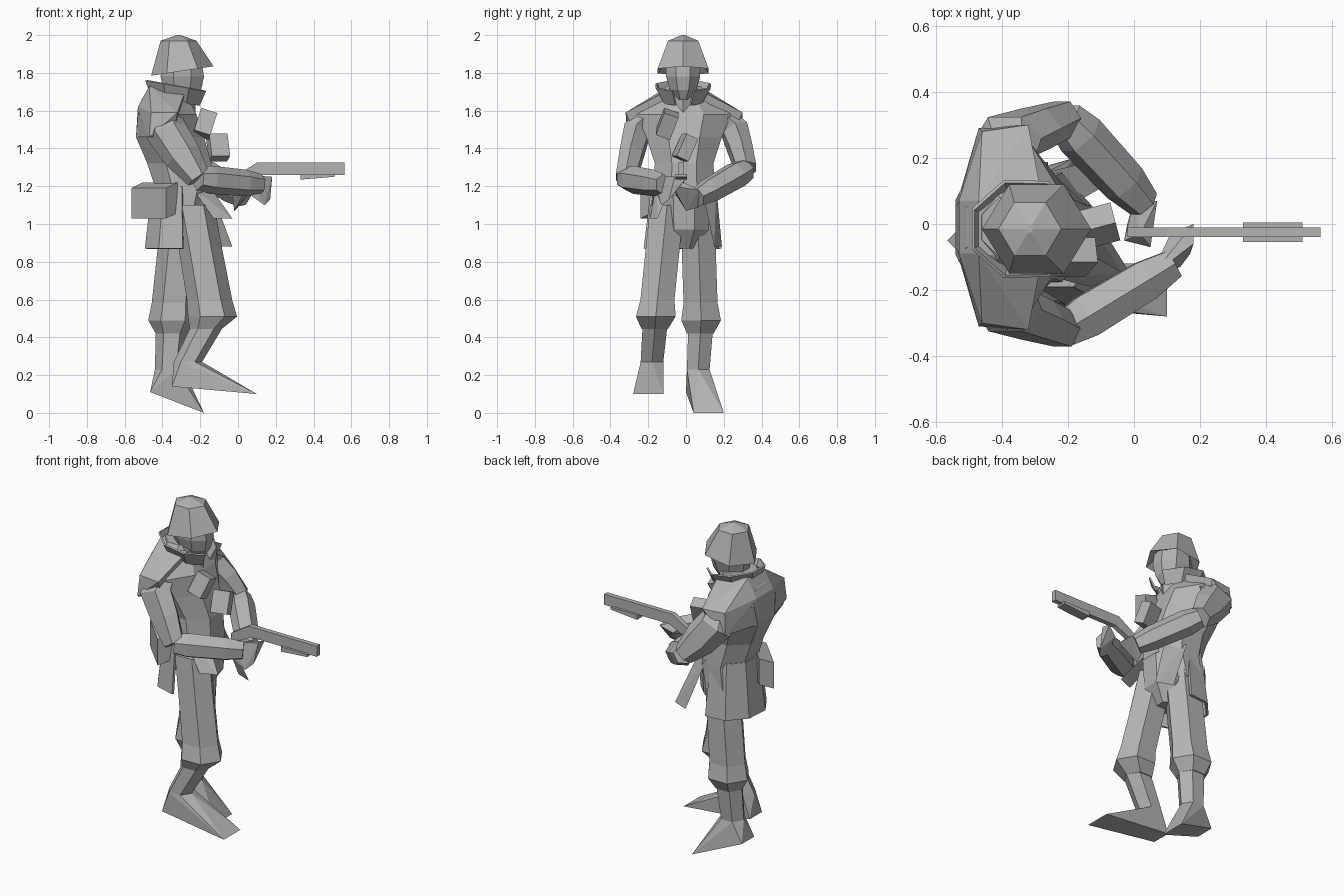
import bpy, bmesh
from math import sin, cos, pi, radians
from mathutils import Vector

cube = bpy.data.objects.get("Cube")
if cube:
    bpy.data.objects.remove(cube)

grey = bpy.data.materials.new("plain grey")
grey.use_nodes = True
tone = (.45, .45, .45, 1)
grey.diffuse_color = tone
grey.node_tree.nodes["Principled BSDF"].inputs["Base Color"].default_value = tone


def finish(name, bm):
    """Turn a bmesh into a flat shaded object with outward faces."""
    bmesh.ops.recalc_face_normals(bm, faces=bm.faces)
    mesh = bpy.data.meshes.new(name)
    bm.to_mesh(mesh)
    bm.free()
    mesh.materials.append(grey)
    obj = bpy.data.objects.new(name, mesh)
    bpy.context.collection.objects.link(obj)
    return obj


def hull(name, points):
    """Faceted solid wrapped round a few corner points."""
    bm = bmesh.new()
    verts = [bm.verts.new(point) for point in points]
    bmesh.ops.convex_hull(bm, input=verts)
    loose = [vert for vert in bm.verts if not vert.link_faces]
    bmesh.ops.delete(bm, geom=loose, context="VERTS")
    return finish(name, bm)


def skin(name, rings, closed=True):
    """Bridge consecutive rings of points, as a solid or as an open sheet."""
    bm = bmesh.new()
    rows = [[bm.verts.new(point) for point in ring] for ring in rings]
    count = len(rows[0])
    for low, high in zip(rows, rows[1:]):
        for i in range(count if closed else count - 1):
            j = (i + 1) % count
            bm.faces.new((low[i], low[j], high[j], high[i]))
    if closed:
        bm.faces.new(rows[0])
        bm.faces.new(rows[-1])
    return finish(name, bm)


def polygon(centre, length, width, sides=6, turn=0, tilt=0):
    """Level polygon that fills a length by width rectangle; tilt lifts its front."""
    angles = [pi * (2 * i + turn) / sides for i in range(sides)]
    reach = max(cos(a) for a in angles)
    spread = max(sin(a) for a in angles)
    return [Vector(centre) + Vector((length / 2 * cos(a) / reach,
                                     width / 2 * sin(a) / spread,
                                     tilt * cos(a))) for a in angles]


def tube(name, path, widths, depths, sides=6):
    """Limb along a path, with a half width and half depth at every station."""
    rings = []
    for i, (point, width, depth) in enumerate(zip(path, widths, depths)):
        along = (path[min(i + 1, len(path) - 1)] - path[max(i - 1, 0)]).normalized()
        across = Vector((0, 1, 0))
        across = (across - along * across.dot(along)).normalized()
        other = across.cross(along)
        angles = [pi * (2 * k + 1) / sides for k in range(sides)]
        rings.append([point + across * width * cos(a) + other * depth * sin(a) for a in angles])
    return skin(name, rings)


def sheet(name, centre, low, high, start, stop, steps, thickness):
    """Cloth swept round the body between two (radius x, radius y, z, slope) edges."""
    edges = []
    for reach, spread, z, slope in (low, high):
        turns = [radians(start + (stop - start) * i / steps) for i in range(steps + 1)]
        edges.append([(centre + reach * cos(a), spread * sin(a) - .015, z + slope * cos(a))
                      for a in turns])
    cloth = skin(name, edges, closed=False).modifiers.new("cloth", "SOLIDIFY")
    cloth.thickness = thickness


def box(name, centre, size, angles):
    bm = bmesh.new()
    bmesh.ops.create_cube(bm, size=1)
    bmesh.ops.scale(bm, vec=size, verts=bm.verts)
    obj = finish(name, bm)
    obj.location = centre
    obj.rotation_euler = [radians(a) for a in angles]


# Helmet: six sided bowl with a flared, tilted brim
middle = Vector((-.295, -.015, 0))
up = Vector((0, 0, 1))
back = Vector((-.02, 0, 0))
skin("helmet", [polygon(middle + up * 1.86, .2, .18),
                polygon(middle + up * 1.81, .33, .27, tilt=.025),
                polygon(middle + back + up * 1.97, .19, .16),
                polygon(middle + back + up * 2, .02, .02)])

# Head tapering to the chin, on a neck
head_levels = [(1.66, .14, .08), (1.71, .2, .14), (1.78, .23, .18), (1.88, .2, .18)]
skin("head", [polygon(middle + up * z, length, width, sides=8, turn=1)
              for z, length, width in head_levels])
skin("neck", [polygon(middle + back + up * z, .18, .15) for z in (1.5, 1.72)])

# Turned up collar flaring outwards, with a pointed opening at the front
sheet("collar", -.33, (.13, .1, 1.65, -.02), (.165, .15, 1.735, -.03), 20, 340, 7, .01)

# Jacket body: height, back, front and width
jacket_levels = [(1, -.45, -.17, .34), (1.17, -.43, -.13, .33), (1.32, -.48, -.14, .31),
                 (1.46, -.54, -.18, .4), (1.58, -.53, -.22, .5), (1.66, -.51, -.26, .3),
                 (1.73, -.46, -.28, .18)]
skin("jacket", [polygon(((back + front) / 2, -.01, z), front - back, width, sides=8, turn=1)
                for z, back, front, width in jacket_levels])

# Shoulder yoke sloping from the neck out to the arms
hull("shoulder_yoke", [(x, side * y - .01, z) for side in (-1, 1)
                       for x, y, z in ((-.47, .08, 1.73), (-.28, .1, 1.7), (-.53, .08, 1.62),
                                       (-.46, .29, 1.59), (-.32, .31, 1.59),
                                       (-.54, .06, 1.46), (-.47, .3, 1.46), (-.34, .25, 1.46))])

# Coat tails behind, and a pointed flap each side of the front opening
sheet("coat_tails", -.31, (.19, .21, .87, 0), (.15, .17, 1.2, 0), 75, 275, 5, .015)
for name, side, low in (("left_coat_flap", 1, .88), ("right_coat_flap", -1, 1.03)):
    hull(name, [(-.15, side * .08, 1.2), (-.25, side * .16, 1.2),
                (-.13, side * .19, low), (-.03, side * .15, low)])


def arm(name, side, elbow_z, wrist):
    """Sloping upper arm and a forearm folded in front of the body."""
    shoulder = Vector((-.38, side * .2, 1.58))
    bulge = Vector((-.38, side * .26, 1.49))
    elbow = Vector((-.21, side * .32, elbow_z))
    wrist = Vector(wrist)
    tube(name + "_upper_arm", [shoulder, bulge, bulge.lerp(elbow, .5), elbow],
         (.06, .08, .07, .06), (.08, .11, .1, .065))
    tube(name + "_forearm", [elbow, elbow.lerp(wrist, .2), elbow.lerp(wrist, .75), wrist],
         (.06, .075, .07, .05), (.06, .075, .07, .055))


arm("right", -1, 1.24, (.12, -.12, 1.21))
arm("left", 1, 1.29, (.03, .06, 1.14))

# Hands: one reaching round the gun, the other under the grip
hull("right_hand", [(.05, -.16, 1.26), (.07, -.15, 1.15), (.14, -.13, 1.1), (.17, -.09, 1.13),
                    (.18, -.06, 1.25), (.18, 0, 1.24), (.11, -.03, 1.2)])
hull("left_hand", [(.07, .07, 1.18), (0, .07, 1.09), (.05, -.07, 1.2),
                   (-.02, 0, 1.07), (-.03, -.05, 1.15), (.02, -.03, 1.23)])


def plate(name, outline, half):
    """Flat outline in the gun's plane, thickened to both sides."""
    skin(name, [[(x, y, z) for x, z in outline] for y in (-.025 - half, -.025 + half)])


# Gun: barrel bending down to the grip, with a magazine below
plate("gun", [(.565, 1.26), (.565, 1.325), (.1, 1.325), (-.02, 1.25), (-.02, 1.19), (.12, 1.26)], .015)
plate("magazine", [(.33, 1.235), (.51, 1.25), (.51, 1.265), (.33, 1.265)], .03)

# Pouches on the chest and a bag on the back of the belt
box("upper_chest_pouch", (-.175, -.1, 1.53), (.09, .08, .13), (-20, 18, 0))
box("lower_chest_pouch", (-.105, -.005, 1.405), (.1, .07, .13), (-25, 0, 15))
hull("belt_bag", [(x + push, y + push, z + push / 2) for z in (1.03, 1.19) for push in (0, .06)
                  for x, y in ((-.565, -.05), (-.38, -.24))])

# Hips joining the legs
skin("hips", [polygon((-.26, -.01, z), size, size, sides=8, turn=1)
              for z, size in ((.87, .13), (.97, .26), (1.15, .28))])


def leg(name, hip, knee, ankle, heel, toe):
    """Baggy trouser gathered below the knee, narrow shin and wedge boot."""
    hip, knee, ankle, heel, toe = map(Vector, (hip, knee, ankle, heel, toe))
    gather = knee.lerp(ankle, .27)
    skin(name + "_trouser", [polygon(hip, .23, .18), polygon(hip.lerp(knee, .4), .23, .18),
                             polygon(hip.lerp(knee, .85), .24, .18),
                             polygon(knee, .26, .21), polygon(gather, .17, .14)])
    skin(name + "_shin", [polygon(gather, .17, .13), polygon(ankle, .15, .12)])
    sole = [end + Vector((0, offset, 0)) for end, half in ((heel, .06), (toe, .08))
            for offset in (-half, half)]
    hull(name + "_boot", polygon(ankle, .15, .12) + sole)


# Legs: the right steps forward, the left trails on a pitched foot
leg("right", (-.24, -.1, 1.1), (-.135, -.16, .51), (-.265, -.18, .27), (-.35, -.18, .14), (.1, -.2, .1))
leg("left", (-.29, .06, 1.1), (-.345, .08, .49), (-.365, .065, .23), (-.465, .06, .11), (-.18, .12, 0))
